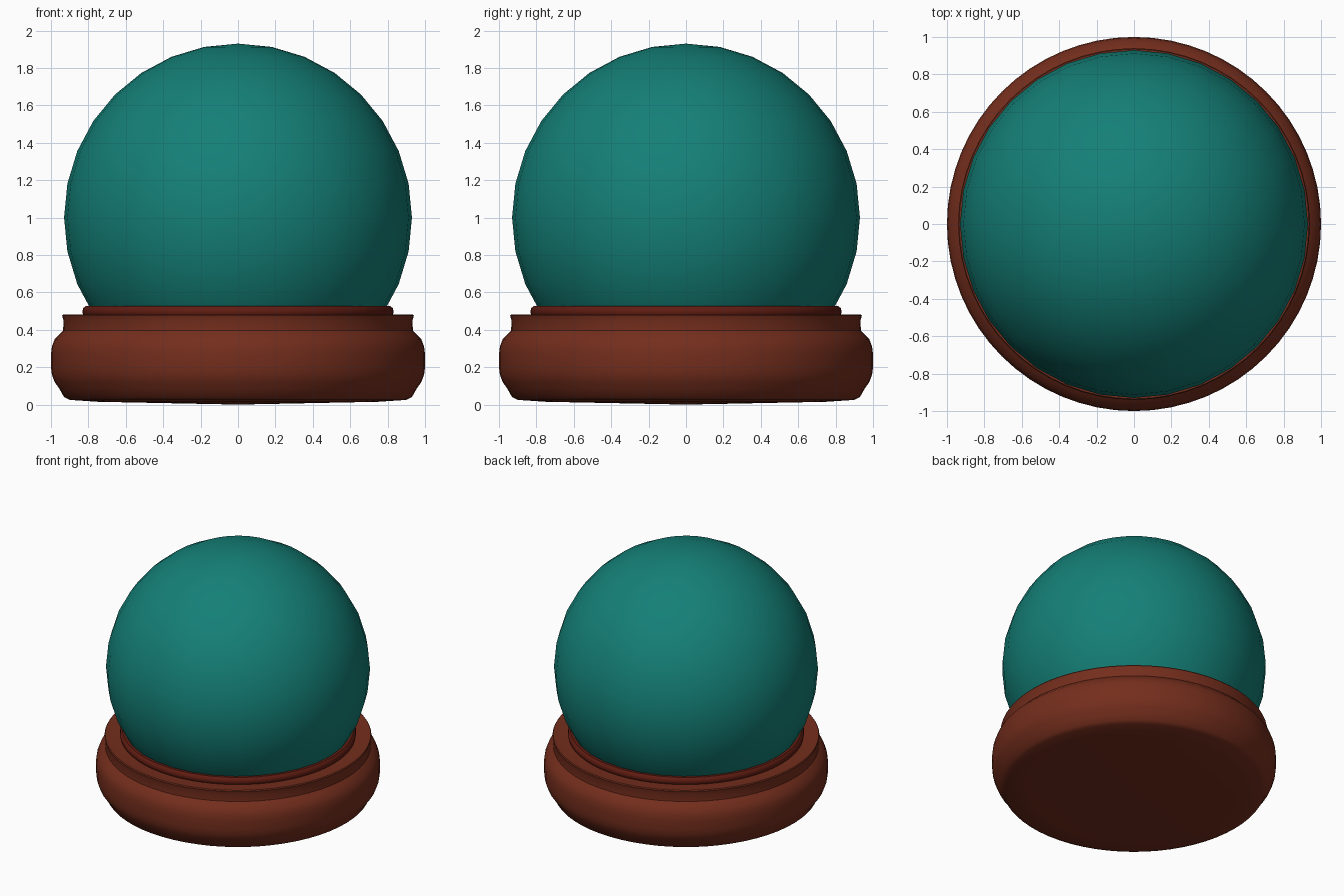
import bpy, bmesh, math

if "Cube" in bpy.data.objects:
    bpy.data.objects.remove(bpy.data.objects["Cube"])


def material(name, rgb):
    m = bpy.data.materials.new(name)
    m.diffuse_color = (*rgb, 1)
    m.use_nodes = True
    m.node_tree.nodes["Principled BSDF"].inputs["Base Color"].default_value = m.diffuse_color
    return m


def finish(obj, mat, angle):
    obj.data.materials.append(mat)
    bpy.ops.object.select_all(action='DESELECT')
    obj.select_set(True)
    bpy.context.view_layer.objects.active = obj
    bpy.ops.object.shade_smooth_by_angle(angle=math.radians(angle))


def lathe(name, profile, mat, closed=False, steps=64, angle=40):
    """Spin an (r, z) profile around the z axis."""
    bm = bmesh.new()
    verts = [bm.verts.new((r, 0, z)) for r, z in profile]
    pairs = list(zip(verts, verts[1:]))
    if closed:
        pairs.append((verts[-1], verts[0]))
    edges = [bm.edges.new(p) for p in pairs]
    bmesh.ops.spin(bm, geom=verts + edges, cent=(0, 0, 0), axis=(0, 0, 1),
                   angle=math.tau, steps=steps, use_duplicate=False)
    bmesh.ops.remove_doubles(bm, verts=bm.verts, dist=1e-4)
    bmesh.ops.recalc_face_normals(bm, faces=bm.faces)
    mesh = bpy.data.meshes.new(name)
    bm.to_mesh(mesh)
    bm.free()
    obj = bpy.data.objects.new(name, mesh)
    bpy.context.collection.objects.link(obj)
    finish(obj, mat, angle)
    return obj


teal = material("teal_glass", (0.007, 0.215, 0.185))
wood = material("red_wood", (0.175, 0.027, 0.012))
dark = material("dark_red_wood", (0.12, 0.012, 0.006))

# Globe
bpy.ops.mesh.primitive_uv_sphere_add(segments=32, ring_count=16, radius=0.93,
                                     location=(0, 0, 1.0))
globe = bpy.context.object
globe.name = "globe"
finish(globe, teal, 60)

# Turned base: slightly domed underside, bulging side, upright collar, flat top
lathe("base", [
    (0, 0.0), (0.4, 0.008), (0.75, 0.015), (0.9, 0.025), (0.93, 0.04),
    (0.955, 0.085), (0.98, 0.12), (0.995, 0.16), (1.0, 0.2), (1.0, 0.27),
    (0.995, 0.31), (0.98, 0.35), (0.95, 0.38), (0.935, 0.395), (0.933, 0.45),
    (0.94, 0.475), (0.935, 0.482), (0.86, 0.475), (0.0, 0.475)], wood)

# Rounded ring holding the globe
lathe("collar_ring", [
    (0.77, 0.465), (0.815, 0.465), (0.828, 0.478), (0.832, 0.497),
    (0.828, 0.515), (0.815, 0.526), (0.77, 0.526)], dark, closed=True)
